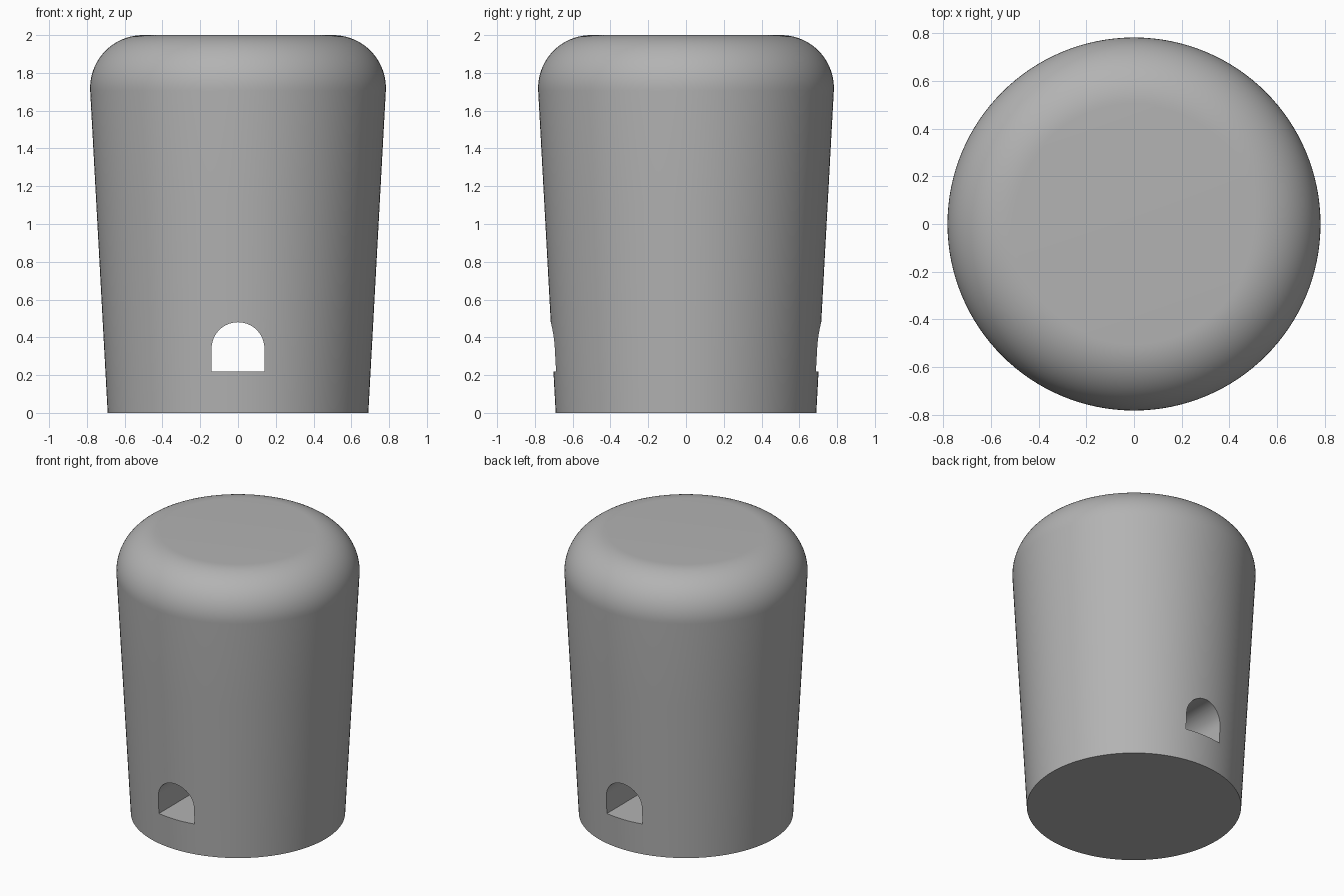
import bpy
import bmesh
import math
from mathutils import Vector

cube = bpy.data.objects.get("Cube")
if cube:
    bpy.data.objects.remove(cube, do_unlink=True)

SEGMENTS = 128
BASE_RADIUS = 0.69
EDGE_RADIUS = 0.28
EDGE_CENTRE = Vector((0.503, 1.72))
DRAFT = math.radians(3)

# One matte grey for the whole part
grey = bpy.data.materials.new("grey plastic")
colour = (0.45, 0.45, 0.45, 1)
grey.use_nodes = True
grey.diffuse_color = colour
grey.node_tree.nodes["Principled BSDF"].inputs["Base Color"].default_value = colour


def make_object(name, bm):
    bmesh.ops.recalc_face_normals(bm, faces=bm.faces)
    mesh = bpy.data.meshes.new(name)
    bm.to_mesh(mesh)
    bm.free()
    mesh.materials.append(grey)
    obj = bpy.data.objects.new(name, mesh)
    bpy.context.collection.objects.link(obj)
    return obj


def arc(centre, radius, start, end, steps):
    angles = [start + (end - start) * i / steps for i in range(steps + 1)]
    return [centre + radius * Vector((math.cos(a), math.sin(a))) for a in angles]


# Tapered body with a rounded top edge, lofted ring by ring
rounded_edge = arc(EDGE_CENTRE, EDGE_RADIUS, -DRAFT, math.pi / 2, 20)
foot = Vector((BASE_RADIUS, 0))
wall = [foot.lerp(rounded_edge[0], t) for t in (0, 0.1, 0.3, 0.65)]
bm = bmesh.new()
rings = []
for r, z in wall + rounded_edge:
    rings.append([bm.verts.new((r * math.cos(a), r * math.sin(a), z))
                  for a in (math.tau * i / SEGMENTS for i in range(SEGMENTS))])
for low, high in zip(rings, rings[1:]):
    for i in range(SEGMENTS):
        j = (i + 1) % SEGMENTS
        bm.faces.new((low[i], low[j], high[j], high[i]))
bm.faces.new(rings[0])
bm.faces.new(rings[-1])
body = make_object("body", bm)

# Arched cross hole running front to back
half_width, floor, spring = 0.14, 0.22, 0.34
outline = [Vector((-half_width, floor)), Vector((half_width, floor))]
outline += arc(Vector((0, spring)), half_width, 0, math.pi, 32)
bm = bmesh.new()
profile = bm.faces.new([bm.verts.new((x, -1, z)) for x, z in outline])
extruded = bmesh.ops.extrude_face_region(bm, geom=[profile], use_keep_orig=True)
bmesh.ops.translate(bm, vec=(0, 2, 0),
                    verts=[g for g in extruded["geom"] if isinstance(g, bmesh.types.BMVert)])
cutter = make_object("arch_cutter", bm)
cutter.hide_render = True

cut = body.modifiers.new("cross_hole", "BOOLEAN")
cut.operation = "DIFFERENCE"
cut.solver = "EXACT"
cut.object = cutter

# Bake the hole, then smooth the curved walls and keep the rims crisp
bpy.context.view_layer.objects.active = body
bpy.ops.object.select_all(action="DESELECT")
body.select_set(True)
bpy.ops.object.modifier_apply(modifier=cut.name)
bpy.data.objects.remove(cutter, do_unlink=True)
bpy.ops.object.shade_smooth_by_angle(angle=math.radians(30))
